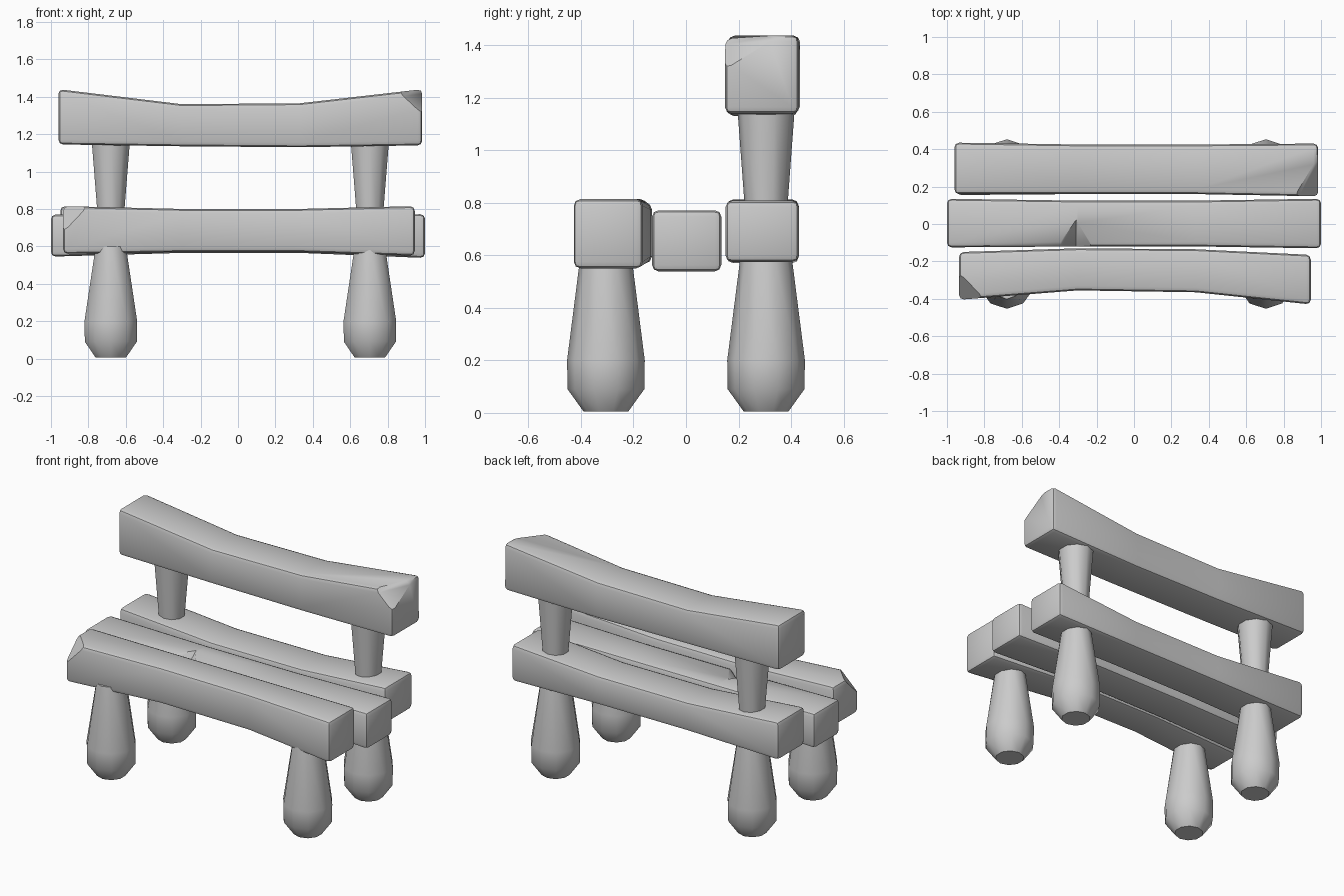
import bpy, bmesh, math
from mathutils import Vector

cube = bpy.data.objects.get("Cube")
if cube:
    bpy.data.objects.remove(cube, do_unlink=True)

mat = bpy.data.materials.new("plain_grey")
mat.use_nodes = True
grey = (0.6, 0.6, 0.6, 1)
mat.diffuse_color = grey
mat.node_tree.nodes["Principled BSDF"].inputs["Base Color"].default_value = grey


def finish(name, bm, angle=50):
    """Turn a bmesh into a smooth-shaded grey object."""
    bmesh.ops.recalc_face_normals(bm, faces=bm.faces)
    mesh = bpy.data.meshes.new(name)
    bm.to_mesh(mesh)
    bm.free()
    mesh.materials.append(mat)
    obj = bpy.data.objects.new(name, mesh)
    bpy.context.collection.objects.link(obj)
    bpy.ops.object.select_all(action="DESELECT")
    obj.select_set(True)
    bpy.context.view_layer.objects.active = obj
    bpy.ops.object.shade_smooth_by_angle(angle=math.radians(angle))
    return obj


def loft(rings):
    """Skin a list of point rings and cap both ends."""
    bm = bmesh.new()
    rows = [[bm.verts.new(p) for p in ring] for ring in rings]
    n = len(rows[0])
    for a, b in zip(rows, rows[1:]):
        for i in range(n):
            j = (i + 1) % n
            bm.faces.new((a[i], a[j], b[j], b[i]))
    bm.faces.new(rows[0])
    bm.faces.new(rows[-1])
    bmesh.ops.recalc_face_normals(bm, faces=bm.faces)
    return bm


def plank(name, sections, chip=None):
    """Bent beam through sections (x, y0, y1, z0, z1), with an optional chipped corner."""
    bm = loft([[(x, y0, z0), (x, y1, z0), (x, y1, z1), (x, y0, z1)]
               for x, y0, y1, z0, z1 in sections])
    sharp = [e for e in bm.edges if e.calc_face_angle(0) > 1]
    bmesh.ops.bevel(bm, geom=sharp, offset=0.025, segments=2, profile=0.5,
                    affect="EDGES", clamp_overlap=True)
    if chip:
        a, b, c = map(Vector, chip)
        normal = (b - a).cross(c - a).normalized()
        if normal.z < 0:
            normal.negate()
        cut = bmesh.ops.bisect_plane(bm, geom=bm.verts[:] + bm.edges[:] + bm.faces[:],
                                     plane_co=a, plane_no=normal, clear_outer=True)
        rim = [e for e in cut["geom_cut"] if isinstance(e, bmesh.types.BMEdge)]
        bmesh.ops.holes_fill(bm, edges=rim)
    return finish(name, bm, 40)


def turned(name, x, y, profile, sides=10):
    """Ten-sided turned post from (z, x radius, y radius) rings."""
    rings = []
    for z, rx, ry in profile:
        turns = [math.tau * i / sides for i in range(sides)]
        rings.append([(x + rx * math.sin(t), y + ry * math.cos(t), z) for t in turns])
    return finish(name, loft(rings))


# Backrest and seat planks
plank("backrest", [(-0.96, 0.16, 0.435, 1.145, 1.44), (-0.3, 0.16, 0.425, 1.135, 1.36),
                   (0.33, 0.16, 0.425, 1.13, 1.365), (0.985, 0.148, 0.43, 1.14, 1.44)],
      chip=[(0.86, 0.15, 1.425), (0.985, 0.36, 1.44), (0.985, 0.15, 1.31)])
plank("back_seat_plank", [(-0.95, 0.155, 0.43, 0.57, 0.815), (-0.3, 0.16, 0.42, 0.58, 0.765),
                          (0.33, 0.16, 0.42, 0.58, 0.765), (0.933, 0.15, 0.43, 0.575, 0.81)])
plank("front_seat_plank", [(-0.935, -0.405, -0.15, 0.56, 0.815), (-0.3, -0.355, -0.13, 0.57, 0.8),
                           (0.33, -0.365, -0.135, 0.57, 0.8), (0.945, -0.43, -0.165, 0.55, 0.815)],
      chip=[(-0.80, -0.4, 0.812), (-0.935, -0.26, 0.815), (-0.935, -0.4, 0.68)])
middle = plank("middle_seat_plank",
               [(-1.0, -0.125, 0.135, 0.545, 0.77), (-0.3, -0.12, 0.125, 0.565, 0.765),
                (0.33, -0.12, 0.125, 0.565, 0.765), (1.0, -0.13, 0.135, 0.538, 0.772)])

# Notch in the front edge of the middle plank
bm = bmesh.new()
for p in [(-0.43, -0.14, 0.775), (-0.2, -0.14, 0.775), (-0.31, 0.035, 0.775), (-0.31, -0.14, 0.64)]:
    bm.verts.new(p)
bmesh.ops.convex_hull(bm, input=bm.verts)
cutter = finish("notch_cutter", bm, 10)
cutter.hide_render = True
bpy.context.view_layer.objects.active = middle
notch = middle.modifiers.new("notch", "BOOLEAN")
notch.operation = "DIFFERENCE"
notch.object = cutter
bpy.ops.object.modifier_apply(modifier="notch")
bpy.data.objects.remove(cutter, do_unlink=True)

# Legs and backrest posts
leg = [(0.005, 0.085, 0.085), (0.09, 0.146, 0.146), (0.2, 0.148, 0.148), (0.6, 0.085, 0.097)]
post = [(0.74, 0.072, 0.078), (1.17, 0.108, 0.11)]
for side, x in (("right", -0.68), ("left", 0.705)):
    turned(f"front_{side}_leg", x, -0.305, leg)
    turned(f"back_{side}_leg", x, 0.305, leg)
    turned(f"{side}_backrest_post", x, 0.305, post)
